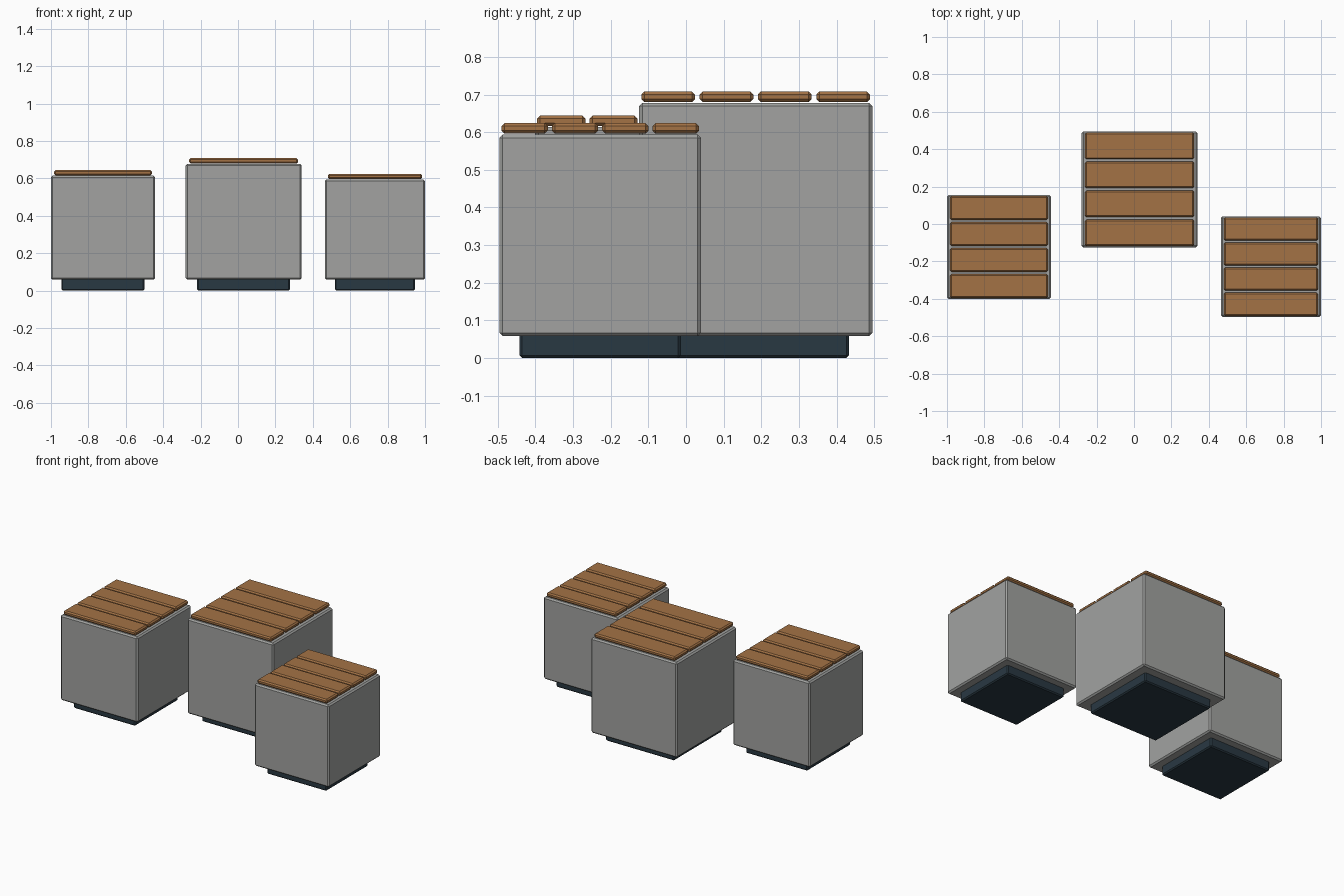
import bpy
import bmesh
from mathutils import Vector

old = bpy.data.objects.get("Cube")
if old:
    bpy.data.objects.remove(old)


def material(name, colour):
    mat = bpy.data.materials.new(name)
    mat.use_nodes = True
    mat.diffuse_color = (*colour, 1)
    mat.node_tree.nodes["Principled BSDF"].inputs["Base Color"].default_value = (*colour, 1)
    return mat


concrete = material("concrete grey", (0.36, 0.365, 0.355))
wood = material("warm wood", (0.37, 0.17, 0.06))
dark = material("dark slate", (0.022, 0.04, 0.055))


def chamfered_box(name, size, centre, bevel, mat):
    """Flat-shaded box with a single-segment chamfer on every edge."""
    mesh = bpy.data.meshes.new(name)
    bm = bmesh.new()
    bmesh.ops.create_cube(bm, size=1)
    bmesh.ops.scale(bm, vec=Vector(size), verts=bm.verts)
    bmesh.ops.bevel(bm, geom=bm.edges[:], offset=bevel, segments=1,
                    affect='EDGES', clamp_overlap=True)
    bm.to_mesh(mesh)
    bm.free()
    mesh.materials.append(mat)
    obj = bpy.data.objects.new(name, mesh)
    obj.location = centre
    bpy.context.collection.objects.link(obj)
    return obj


PLINTH_TOP = 0.058
SLATS = 4


def seat_cube(label, x, y, width):
    # Recessed plinth, tucked slightly into the block
    plinth_height = PLINTH_TOP + 0.01
    chamfered_box(f"{label}_plinth", (width * 0.8, width * 0.8, plinth_height),
                  (x, y, plinth_height / 2), 0.007, dark)
    # Cubic concrete block
    chamfered_box(f"{label}_block", (width, width, width),
                  (x, y, PLINTH_TOP + width / 2), 0.009, concrete)
    # Row of wooden slats running left to right
    pitch = width / SLATS
    for i in range(SLATS):
        slat_y = y + (i - (SLATS - 1) / 2) * pitch
        chamfered_box(f"{label}_slat_{i + 1}", (width * 0.94, pitch * 0.92, 0.028),
                      (x, slat_y, PLINTH_TOP + width + 0.016), 0.008, wood)


seat_cube("right_seat", -0.722, -0.123, 0.556)
seat_cube("middle_seat", 0.03, 0.185, 0.62)
seat_cube("left_seat", 0.732, -0.228, 0.536)
